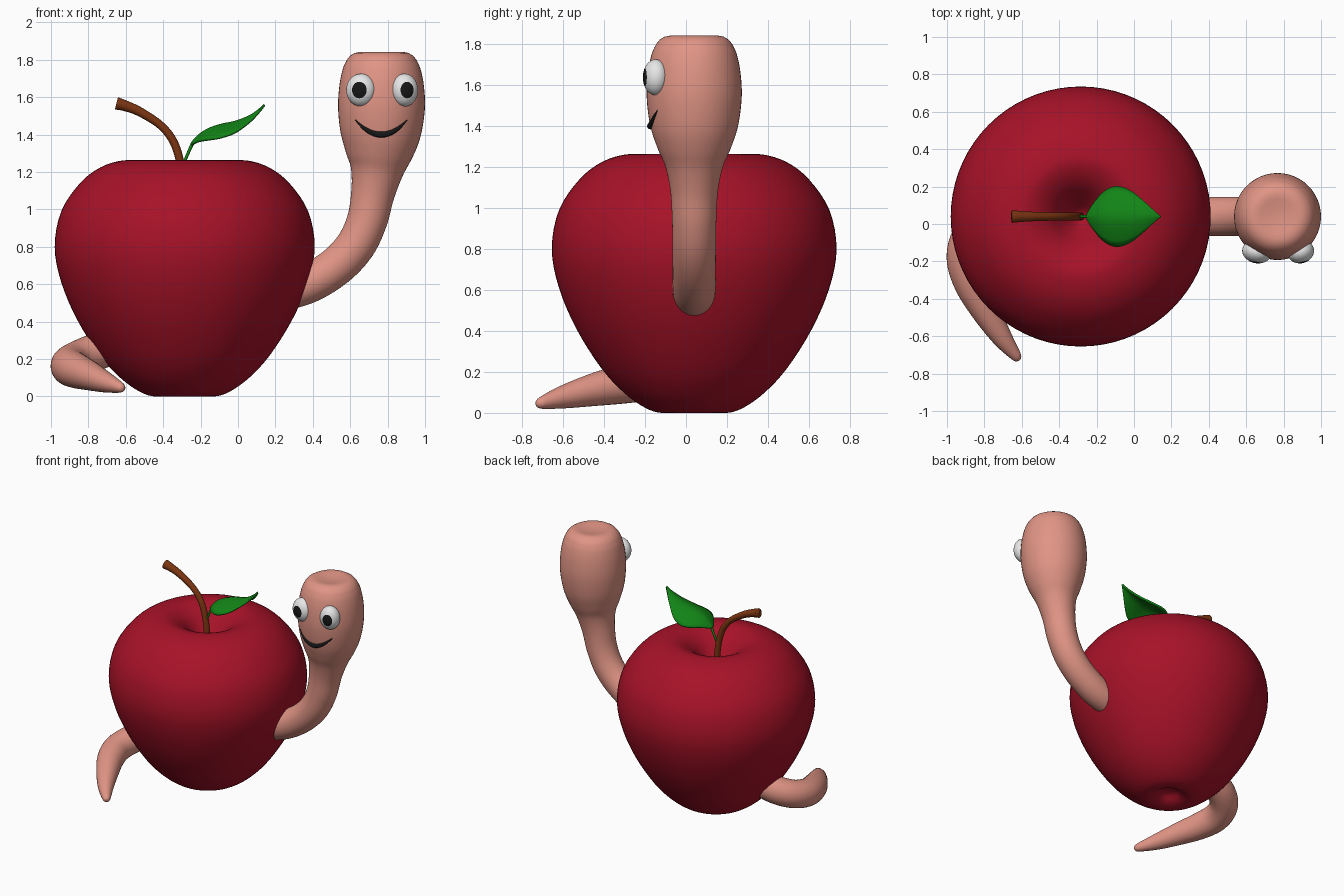
import bpy, bmesh, math
from mathutils import Vector, Matrix

if "Cube" in bpy.data.objects:
    bpy.data.objects.remove(bpy.data.objects["Cube"])


def material(name, rgb):
    m = bpy.data.materials.new(name)
    m.diffuse_color = (*rgb, 1)
    m.use_nodes = True
    m.node_tree.nodes["Principled BSDF"].inputs["Base Color"].default_value = m.diffuse_color
    return m


RED = material("apple red", (0.39, 0.006, 0.021))
PINK = material("worm pink", (0.75, 0.30, 0.235))
GREEN = material("leaf green", (0.006, 0.23, 0.008))
BROWN = material("stem brown", (0.20, 0.036, 0.006))
WHITE = material("eye white", (0.85, 0.85, 0.85))
BLACK = material("black", (0.008, 0.008, 0.008))


def finish(name, bm, *mats):
    bmesh.ops.recalc_face_normals(bm, faces=bm.faces[:])
    me = bpy.data.meshes.new(name)
    bm.to_mesh(me)
    bm.free()
    for m in mats:
        me.materials.append(m)
    ob = bpy.data.objects.new(name, me)
    bpy.context.collection.objects.link(ob)
    for p in me.polygons:
        p.use_smooth = True
    return ob


def spline(pts, n=6):
    """Catmull-Rom curve through tuples of any length."""
    out = []
    last = len(pts) - 1
    for i in range(last):
        a, b, c, d = (pts[max(0, min(last, i + k))] for k in (-1, 0, 1, 2))
        for s in range(n):
            t = s / n
            out.append(tuple(0.5 * (2 * q + (r - p) * t + (2 * p - 5 * q + 4 * r - u) * t * t
                                    + (3 * q - p - 3 * r + u) * t ** 3)
                             for p, q, r, u in zip(a, b, c, d)))
    out.append(tuple(pts[-1]))
    return out


def tube(name, pts, mat, sides=32, n=6, cap=()):
    """Tube through (x, y, z, radius); cap adds (offset, radius) rings past the end."""
    path = spline(pts, n)
    pos = [Vector(p[:3]) for p in path]
    rings = []
    side = None
    for i, p in enumerate(path):
        tan = (pos[min(i + 1, len(pos) - 1)] - pos[max(i - 1, 0)]).normalized()
        if side is None:
            side = tan.orthogonal()
        side = (side - tan * side.dot(tan)).normalized()
        rings.append((pos[i], p[3], side.copy(), tan.cross(side)))
    for off, r in cap:
        rings.append((pos[-1] + tan * off, r, side, tan.cross(side)))
    bm = bmesh.new()
    loops = []
    for c, r, u, v in rings:
        loops.append([bm.verts.new(c + r * (u * math.cos(a) + v * math.sin(a)))
                      for a in (2 * math.pi * k / sides for k in range(sides))])
    for a, b in zip(loops, loops[1:]):
        for k in range(sides):
            j = (k + 1) % sides
            bm.faces.new((a[k], a[j], b[j], b[k]))
    bm.faces.new(loops[0])
    bm.faces.new(loops[-1])
    return finish(name, bm, mat)


# Apple: lathed profile with a dimple at both ends
profile = spline([(0, 0.06), (0.05, 0.05), (0.10, 0.015), (0.16, 0.0), (0.24, 0.025), (0.345, 0.10),
                  (0.455, 0.22), (0.575, 0.41), (0.66, 0.61), (0.695, 0.80), (0.66, 0.99),
                  (0.56, 1.14), (0.45, 1.225), (0.33, 1.262), (0.25, 1.25), (0.17, 1.20),
                  (0.10, 1.12), (0.04, 1.05), (0, 1.03)], 4)
bm = bmesh.new()
vs = [bm.verts.new((max(r, 0), 0, z)) for r, z in profile]
edges = [bm.edges.new(e) for e in zip(vs, vs[1:])]
bmesh.ops.spin(bm, geom=vs + edges, cent=(0, 0, 0), axis=(0, 0, 1), angle=2 * math.pi, steps=72)
bmesh.ops.remove_doubles(bm, verts=bm.verts[:], dist=0.0005)
bmesh.ops.translate(bm, verts=bm.verts[:], vec=(-0.285, 0.04, 0))
finish("apple", bm, RED)

# Stem, flaring toward its cut end
stem = tube("stem", [(-0.285, 0.04, 1.0, 0.022), (-0.297, 0.04, 1.17, 0.022),
                     (-0.318, 0.04, 1.29, 0.022), (-0.355, 0.04, 1.38, 0.022),
                     (-0.42, 0.04, 1.455, 0.022), (-0.525, 0.04, 1.522, 0.025),
                     (-0.60, 0.04, 1.553, 0.029), (-0.65, 0.04, 1.567, 0.034)], BROWN, 20)

# Leaf stalk and drooping leaf blade: (x, z, half width) along the midrib
tube("leaf_stalk", [(-0.305, 0.04, 1.20, 0.008), (-0.28, 0.04, 1.27, 0.008),
                    (-0.235, 0.04, 1.365, 0.009), (-0.20, 0.04, 1.39, 0.006)], GREEN, 10)
bm = bmesh.new()
rows = []
for x, z, w in spline([(-0.25, 1.35, 0.012), (-0.21, 1.395, 0.075), (-0.155, 1.43, 0.135),
                       (-0.09, 1.452, 0.16), (-0.015, 1.468, 0.135), (0.06, 1.497, 0.075),
                       (0.11, 1.53, 0.03), (0.142, 1.56, 0.003)], 4):
    rows.append([bm.verts.new((x, 0.04 + w * s / 5, z - 0.42 * w * (abs(s) / 5) ** 1.5))
                 for s in range(-5, 6)])
for a, b in zip(rows, rows[1:]):
    for k in range(10):
        bm.faces.new((a[k], a[k + 1], b[k + 1], b[k]))
leaf = finish("leaf", bm, GREEN)
solid = leaf.modifiers.new("thickness", "SOLIDIFY")
solid.thickness = 0.012
solid.offset = 0

# Worm: neck and bulbous head with a slightly sunken crown
tube("worm_head", [(0.10, 0.04, 0.53, 0.10), (0.25, 0.04, 0.56, 0.10), (0.39, 0.04, 0.61, 0.105),
                   (0.53, 0.04, 0.70, 0.105), (0.63, 0.04, 0.81, 0.106), (0.69, 0.04, 0.94, 0.108),
                   (0.72, 0.04, 1.08, 0.116), (0.742, 0.04, 1.20, 0.14), (0.753, 0.04, 1.29, 0.178),
                   (0.762, 0.04, 1.40, 0.214), (0.767, 0.04, 1.54, 0.232), (0.768, 0.04, 1.66, 0.226),
                   (0.768, 0.04, 1.75, 0.208), (0.768, 0.04, 1.80, 0.186)], PINK, 48,
     cap=((0.022, 0.168), (0.036, 0.145), (0.041, 0.12), (0.038, 0.095), (0.032, 0.06), (0.028, 0.02)))

# Worm tail, curling to the front
tube("worm_tail", [(-0.50, 0.05, 0.33, 0.10), (-0.65, 0.05, 0.28, 0.10), (-0.78, 0.02, 0.23, 0.10),
                   (-0.87, -0.06, 0.19, 0.10), (-0.902, -0.18, 0.162, 0.10),
                   (-0.87, -0.31, 0.14, 0.095), (-0.80, -0.45, 0.113, 0.08),
                   (-0.71, -0.60, 0.077, 0.056), (-0.635, -0.70, 0.05, 0.031),
                   (-0.615, -0.722, 0.046, 0.018)], PINK, 32, cap=((0.006, 0.009),))

# Eyes: ellipsoids whose front cap is the pupil
for name, x, w, turn in (("left_eye", 0.658, 0.080, -10), ("right_eye", 0.891, 0.072, 14)):
    bm = bmesh.new()
    bmesh.ops.create_uvsphere(bm, u_segments=32, v_segments=24, radius=1)
    for f in bm.faces:
        f.material_index = int(f.calc_center_median().z > math.cos(math.radians(30)))
    bm.transform(Matrix.Translation((x, -0.148, 1.638)) @ Matrix.Rotation(math.radians(turn), 4, "Z")
                 @ Matrix.Rotation(math.pi / 2, 4, "X") @ Matrix.Diagonal((w, 0.088, 0.062, 1)))
    finish(name, bm, WHITE, BLACK)

# Smile: tapered strip following the head surface
smile = []
for i in range(-8, 9):
    t = i / 8
    z = 1.40 + 0.078 * t * t
    r = 0.214 + 0.14 * (z - 1.40)
    smile.append((0.766 + 0.137 * t, 0.04 - math.sqrt(r * r - (0.137 * t) ** 2), z,
                  0.003 + 0.013 * (1 - t * t)))
tube("smile", smile, BLACK, 12, 2)
